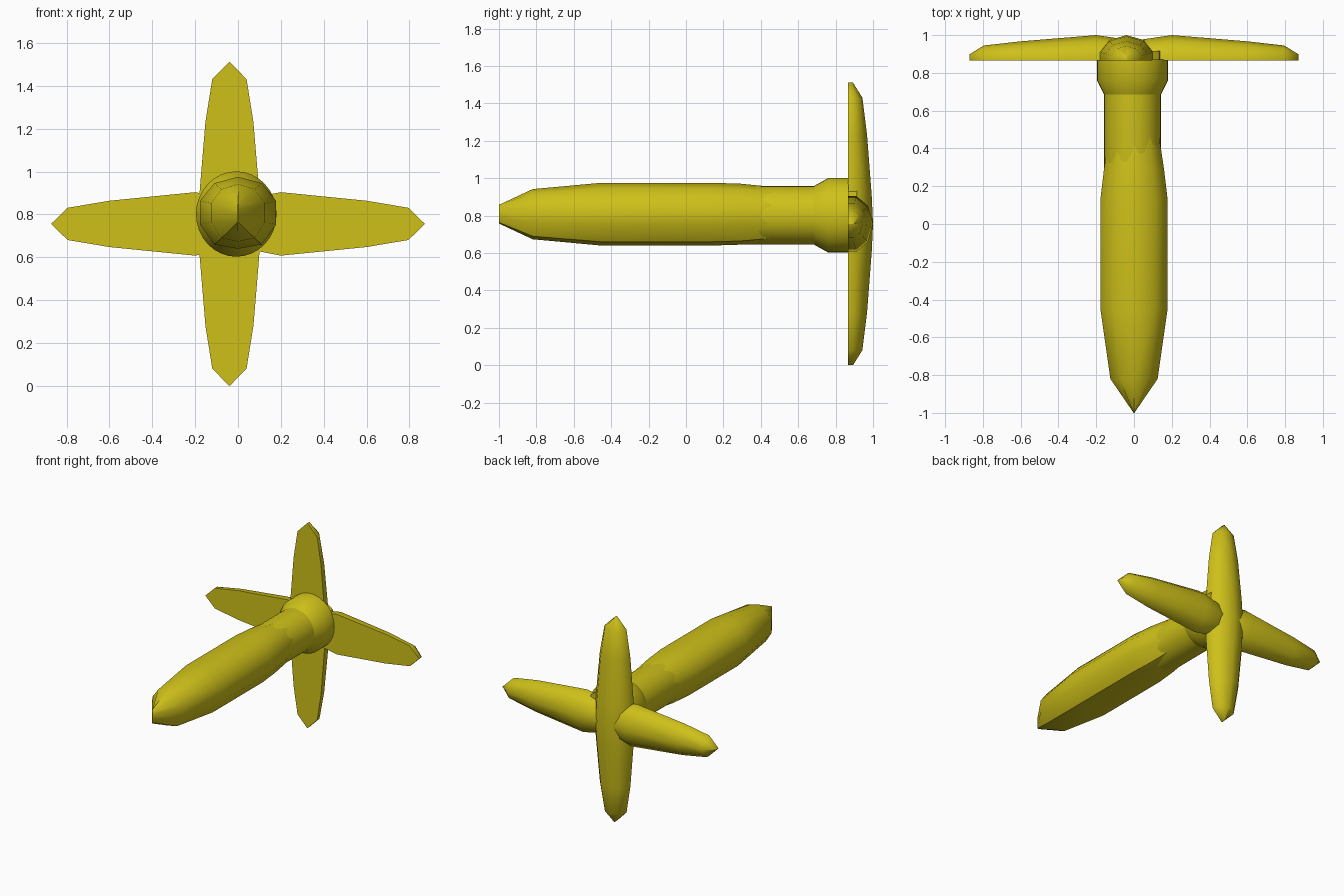
import bpy, bmesh, math
from mathutils import Vector

if "Cube" in bpy.data.objects:
    bpy.data.objects.remove(bpy.data.objects["Cube"])

yellow = bpy.data.materials.new("yellow")
yellow.diffuse_color = (0.62, 0.53, 0.01, 1)
yellow.use_nodes = True
yellow.node_tree.nodes["Principled BSDF"].inputs["Base Color"].default_value = yellow.diffuse_color


def loft(name, rings, angle):
    """Skin a list of equal-length point rings and cap both ends."""
    bm = bmesh.new()
    vs = [[bm.verts.new(p) for p in r] for r in rings]
    n = len(vs[0])
    for a, b in zip(vs, vs[1:]):
        for i in range(n):
            j = (i + 1) % n
            bm.faces.new((a[i], a[j], b[j], b[i]))
    bm.faces.new(vs[0])
    bm.faces.new(vs[-1])
    bmesh.ops.remove_doubles(bm, verts=bm.verts[:], dist=1e-5)
    bmesh.ops.recalc_face_normals(bm, faces=bm.faces[:])
    me = bpy.data.meshes.new(name)
    bm.to_mesh(me)
    bm.free()
    me.materials.append(yellow)
    ob = bpy.data.objects.new(name, me)
    bpy.context.collection.objects.link(ob)
    bpy.ops.object.select_all(action='DESELECT')
    ob.select_set(True)
    bpy.context.view_layer.objects.active = ob
    bpy.ops.object.shade_smooth_by_angle(angle=math.radians(angle))
    return ob


def tube(name, cx, cz, stations, sides=32):
    """Turned part along y; stations are (y, radius x, radius z)."""
    rings = [[(cx + rx * math.cos(2 * math.pi * i / sides), y,
               cz + rz * math.sin(2 * math.pi * i / sides)) for i in range(sides)]
             for y, rx, rz in stations]
    return loft(name, rings, 30)


# Flat-fronted, domed blade: stations are (distance, half width, depth)
DOME = [(-1, 0), (-1, .35), (-.65, .8), (0, 1), (.65, .8), (1, .35), (1, 0)]
BLADE_Y, BLADE_Z = 0.865, 0.756


def blade(name, origin, along, across, stations):
    o, d, s = Vector(origin), Vector(along), Vector(across)
    rings = [[o + d * t + s * (u * hw) + Vector((0, v * h, 0)) for u, v in DOME]
             for t, hw, h in stations]
    return loft(name, rings, 50)


# Bulging grip that tapers to an upright chisel edge at the front
HALF = [(0, 1), (.62, .82), (1, .33), (1, -.33), (.62, -.88), (0, -1)]
SECTION = HALF + [(-x, z) for x, z in HALF[-2:0:-1]]
grip = [(-1.0, .002, .05), (-.82, .125, .134), (-.45, .178, .168),
        (.13, .178, .168), (.29, .159, .163), (.45, .135, .147), (.70, .10, .11)]
loft("grip", [[(x * hw, y, .808 + z * hz) for x, z in SECTION] for y, hw, hz in grip], 40)

# Shaft, flared collar and the hub plate behind it
tube("shaft", -.008, .802, [(.1, .13, .135), (.3, .151, .157), (.75, .151, .157)])
tube("collar", -.008, .802, [(.66, .14, .145), (.685, .151, .157),
                             (.76, .188, .199), (.87, .188, .199)])
tube("hub", 0, .805, [(.85, .165, .166), (.915, .165, .166)], 10)

# Upright blade, one piece through the centre
arm = [(.755, .002, .028), (.675, .08, .078), (.475, .112, .103), (.15, .139, .128)]
blade("upright_blade", (-.04, BLADE_Y, BLADE_Z), (0, 0, 1), (1, 0, 0),
      [(-t, w, h) for t, w, h in arm] + [(0, .144, .135)] + arm[::-1])

# Side blades, narrowing again toward the centre
side = [(.87, .002, .034), (.795, .075, .08), (.6, .108, .102),
        (.2, .148, .135), (.03, .115, .11), (-.02, .09, .08)]
for label, sx in (("left", -1), ("right", 1)):
    blade(label + "_blade", (0, BLADE_Y, BLADE_Z), (sx, 0, 0), (0, 0, 1), side)
